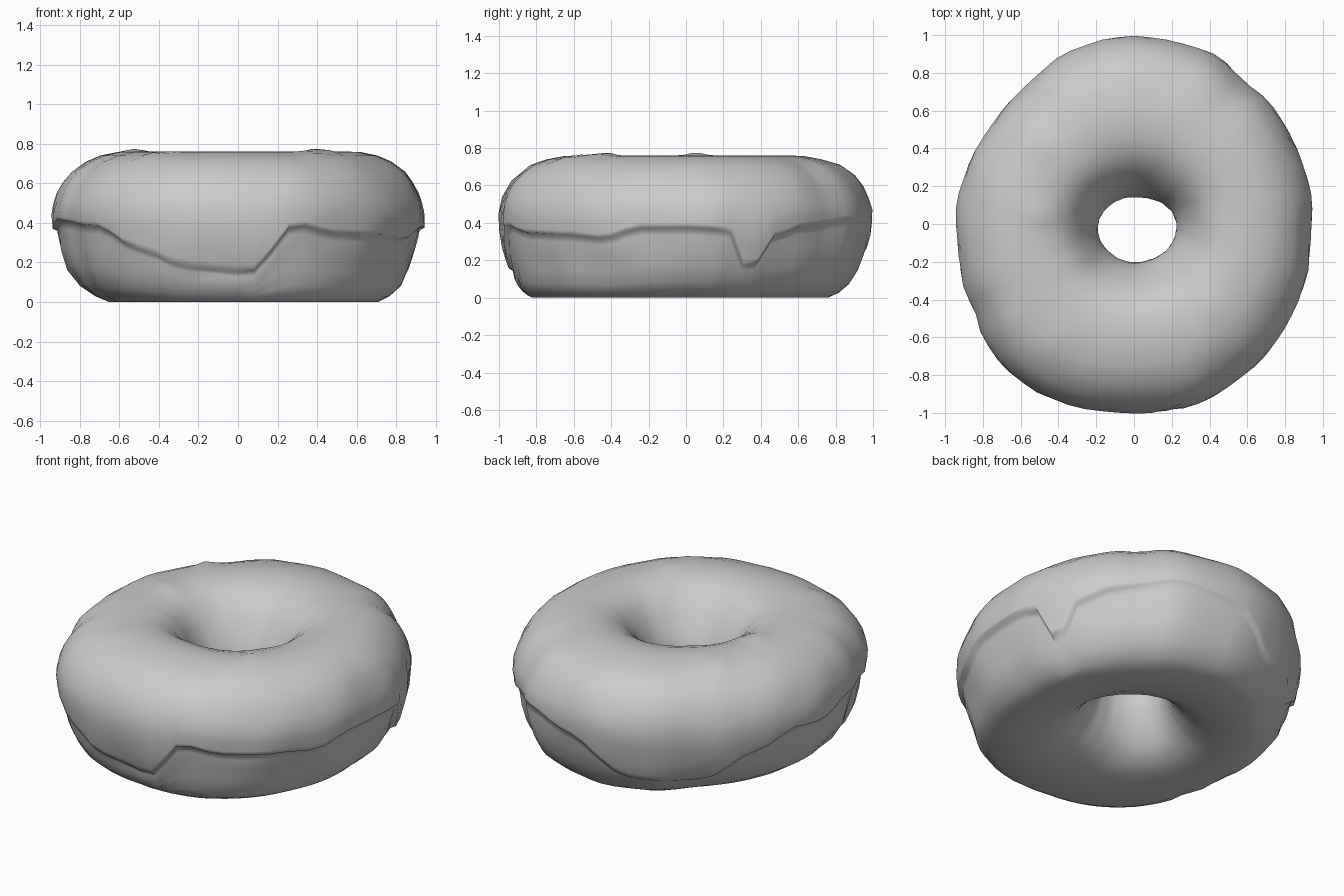
import bpy, bmesh, math, random
from mathutils import Vector, noise

if "Cube" in bpy.data.objects:
    bpy.data.objects.remove(bpy.data.objects["Cube"])

random.seed(4)
SEG = 72

# Outer outline seen from above
OUTLINE = [(0.94, 0), (0.94, 0.1), (0.88, 0.37), (0.78, 0.55), (0.64, 0.72), (0.58, 0.74),
           (0.45, 0.89), (0.22, 0.96), (0.02, 1.0), (-0.25, 0.95), (-0.37, 0.91), (-0.56, 0.74),
           (-0.74, 0.55), (-0.89, 0.28), (-0.94, 0), (-0.92, -0.2), (-0.9, -0.36), (-0.84, -0.45),
           (-0.81, -0.58), (-0.69, -0.76), (-0.48, -0.91), (-0.3, -0.975), (-0.1, -0.995),
           (0.35, -0.95), (0.65, -0.75), (0.82, -0.51), (0.91, -0.3)]
# Icing edge height by angle in degrees
EDGE = [(0, .37), (14, .36), (20, .16), (24, .16), (30, .32), (42, .38), (65, .42), (85, .36),
        (105, .14), (130, .12), (150, .28), (165, .38), (180, .36), (195, .41), (225, .38),
        (240, .26), (254, .17), (274, .14), (287, .39), (300, .34), (318, .33), (332, .31), (345, .37)]
# How far the icing overhangs the dough, by angle
LEDGE = [(0, .022), (30, .022), (50, .01), (90, .01), (110, .018), (200, .022), (260, .012), (295, .024)]
# Outer wall: height -> inset from the outline
INSET = [(0, .24), (.02, .19), (.06, .13), (.10, .095), (.17, .055), (.28, .022), (.38, .004),
         (.47, 0), (.55, .026), (.62, .065), (.67, .11), (.71, .17)]
# Crown and hole: fraction from hole to rim, height
INNER = [(.68, .74), (.56, .758), (.46, .76), (.37, .75), (.28, .727), (.2, .685), (.12, .61), (.05, .51),
         (.01, .42), (0, .36), (.02, .28), (.07, .18), (.14, .1), (.22, .05), (.34, .012), (.5, 0)]


def lerp_table(table, x, period=None, smooth=False):
    pts = sorted(table)
    if period:
        x %= period
        pts = [(pts[-1][0] - period, pts[-1][1])] + pts + [(pts[0][0] + period, pts[0][1])]
    if x <= pts[0][0]:
        return pts[0][1]
    for (a, u), (b, v) in zip(pts, pts[1:]):
        if x <= b:
            t = (x - a) / (b - a)
            if smooth:
                t = t * t * (3 - 2 * t)
            return u + (v - u) * t
    return pts[-1][1]


RADII = [(math.degrees(math.atan2(y, x)) % 360, math.hypot(x, y)) for x, y in OUTLINE]
BUMPS = [(.41, -.44), (.26, .08), (-.52, .44), (-.5, .05), (.38, -.6), (-.4, -.62)]


def section(deg):
    """Closed cross-section of the ring at one angle."""
    a = math.radians(deg)
    d = Vector((math.cos(a), math.sin(a), 0))
    rim = d * lerp_table(RADII, deg, 360)
    hole = Vector((.012 + .207 * d.x, -.025 + .175 * d.y, 0))
    across = rim - hole
    width = across.length
    edge = lerp_table(EDGE, deg, 360, True)
    ledge = lerp_table(LEDGE, deg, 360)
    # The foot is narrower at the left and wider at the front
    foot = .05 * max(0, -d.x) - .06 * max(0, -d.y)
    spots = []
    # Bare dough below the icing edge, tucked in slightly
    for t in (0, .08, .22, .45, .7, .9, 1):
        z = edge * t
        tuck = ledge * min(1, t * 2) + foot * max(0, 1 - z / .15)
        spots.append((1 - (lerp_table(INSET, z) + tuck) / width, z))
    # Icing wall above the edge
    for t in (.025, .08, .22, .38, .54, .7, .85, 1):
        z = edge + (.71 - edge) * t
        inset = lerp_table(INSET, z) + foot * max(0, 1 - z / .15)
        spots.append((1 - inset / width, z))
    spots += INNER
    out = []
    for s, z in spots:
        p = hole + across * s
        p.z = z
        if z > .65:
            for bx, by in BUMPS:
                p.z += .022 * math.exp(-((p.x - bx) ** 2 + (p.y - by) ** 2) / .003)
        # Gentle hand-made lumps
        if .03 < z < .77:
            p += d * (.012 * noise.noise(p * 4.5) + random.uniform(-.002, .002))
        out.append(p)
    return out


# Iced ring: sweep the section around
bm = bmesh.new()
rings = [[bm.verts.new(p) for p in section(360 * i / SEG)] for i in range(SEG)]
n = len(rings[0])
for i in range(SEG):
    r, q = rings[i], rings[(i + 1) % SEG]
    for j in range(n):
        k = (j + 1) % n
        bm.faces.new((r[j], q[j], q[k], r[k]))
bmesh.ops.recalc_face_normals(bm, faces=bm.faces)
for f in bm.faces:
    f.smooth = True
mesh = bpy.data.meshes.new("iced_ring_doughnut")
bm.to_mesh(mesh)
bm.free()
obj = bpy.data.objects.new("iced_ring_doughnut", mesh)
bpy.context.collection.objects.link(obj)
